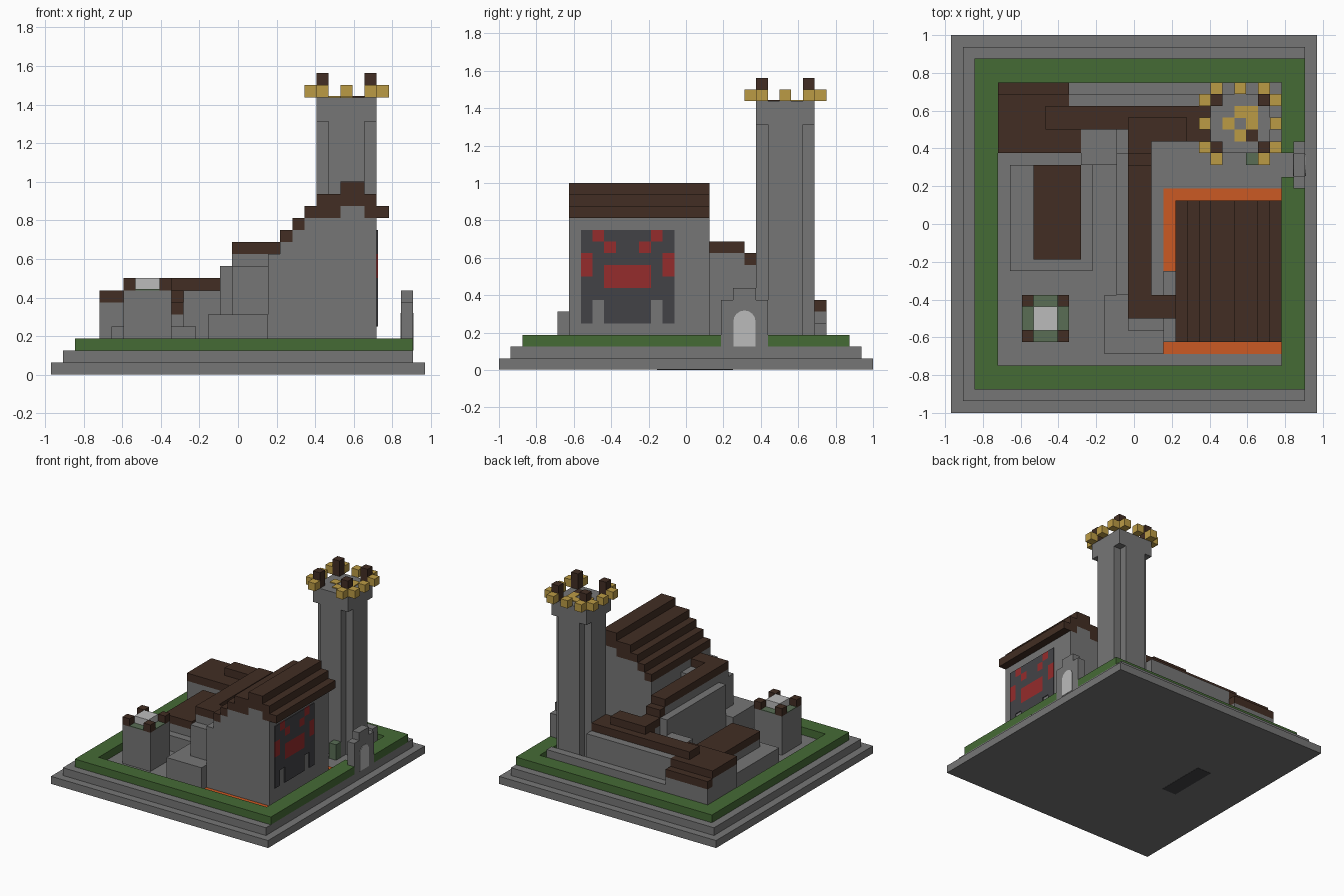
import bpy, bmesh, math
from mathutils import Matrix, Vector

if "Cube" in bpy.data.objects:
    bpy.data.objects.remove(bpy.data.objects["Cube"])

UNIT = 1 / 16                              # edge length of one building block
ORIGIN = Vector((-15.5, -16, 0)) * UNIT


def material(name, r, g, b):
    m = bpy.data.materials.new(name)
    m.use_nodes = True
    m.diffuse_color = (r, g, b, 1)
    m.node_tree.nodes["Principled BSDF"].inputs["Base Color"].default_value = (r, g, b, 1)
    return m


STONE = material("stone grey", .18, .18, .18)
BROWN = material("dark brown roof", .054, .027, .017)
GRASS = material("grass green", .06, .145, .036)
GOLD = material("gold", .5, .33, .06)
ORANGE = material("orange floor", .6, .1, .017)
RED = material("mural red", .3, .025, .025)
DARK = material("mural charcoal", .055, .055, .062)
PALE = material("pale grey", .5, .5, .5)
GLASS = material("green glass", .1, .155, .09)


def finish(name, bm, mat):
    mesh = bpy.data.meshes.new(name)
    bm.to_mesh(mesh)
    bm.free()
    mesh.materials.append(mat)
    ob = bpy.data.objects.new(name, mesh)
    bpy.context.collection.objects.link(ob)
    return ob


def blocks(name, mat, *spans):
    """Join boxes given in block units as x range, y range, z range."""
    bm = bmesh.new()
    for x0, x1, y0, y1, z0, z1 in spans:
        low, high = Vector((x0, y0, z0)), Vector((x1, y1, z1))
        place = Matrix.Translation(ORIGIN + (low + high) * UNIT / 2)
        size = Matrix.Diagonal((high - low) * UNIT).to_4x4()
        bmesh.ops.create_cube(bm, size=1, matrix=place @ size)
    return finish(name, bm, mat)


def cells(rows, key):
    """Column and row (counted upward) of every matching character."""
    return [(c, r) for r, row in enumerate(reversed(rows))
            for c, ch in enumerate(row) if ch == key]


# Stepped plinth with a grass border
blocks("plinth_steps", STONE, (0, 31, 0, 32, .03, 1), (1, 30, 1, 31, 1, 2))
blocks("underside_hatch", DARK, (7, 9, 13.5, 20, 0, .1))
blocks("grass_border", GRASS,
       (2, 4, 2, 30, 2, 3), (4, 28, 2, 4, 2, 3), (4, 28, 28, 30, 2, 3),
       (28, 30, 2, 19, 2, 3), (28, 30, 23, 30, 2, 3),
       (28, 29, 19, 20, 2, 3), (28, 29, 22, 23, 2, 3))
blocks("hall_floor", ORANGE, (18, 28, 5, 19, 2, 2.1))

# Gate with an arched door
blocks("gate", STONE, (29, 30, 19, 23, 2, 6), (29, 30, 20, 22, 6, 7))


def arched_door(name, x0, x1, y, z0, z1, radius):
    bm = bmesh.new()
    points = [(y - radius, z0), (y + radius, z0)]
    for i in range(9):
        a = math.pi * i / 8
        points.append((y + radius * math.cos(a), z1 - radius * (1 - math.sin(a))))
    face = bm.faces.new([bm.verts.new(ORIGIN + Vector((x0, py, pz)) * UNIT)
                         for py, pz in points])
    out = bmesh.ops.extrude_face_region(bm, geom=[face])["geom"]
    moved = [v for v in out if isinstance(v, bmesh.types.BMVert)]
    bmesh.ops.translate(bm, verts=moved, vec=((x1 - x0) * UNIT, 0, 0))
    bmesh.ops.recalc_face_normals(bm, faces=bm.faces)
    finish(name, bm, PALE)


arched_door("gate_door", 28.95, 30.05, 21, 2, 5.1, .95)

# Great hall with a stepped roof
blocks("hall_walls", STONE,
       (18, 19, 6, 12, 2, 10), (19, 20, 6, 18, 2, 11), (20, 21, 6, 18, 2, 12),
       (21, 27, 6, 18, 2, 13), (24, 26, 6, 18, 13, 14))
blocks("hall_roof", BROWN,
       (19, 20, 6, 18, 11, 12), (20, 21, 6, 18, 12, 13), (21, 24, 6, 18, 13, 14),
       (26, 28, 6, 18, 13, 14), (22, 27, 6, 18, 14, 15), (24, 26, 6, 18, 15, 16))

# Painted face on the hall's side wall
MURAL = ["DRDDDDRD",
         "DDRDDRDD",
         "RDDDDDDR",
         "RDRRRRDR",
         "DDRRRRDD",
         "DDDDDDDD",
         "D DDDD D",
         "D DDDD D"]
for label, key, mat in (("mural_face", "D", DARK), ("mural_markings", "R", RED)):
    blocks(label, mat, *[(27, 27.1, 7 + c, 8 + c, 4 + r, 5 + r)
                         for c, r in cells(MURAL, key)])

# Raised wall walk running from the hall to the back wall
blocks("walk_walls", STONE,
       (13, 18, 5, 10, 2, 5), (14, 15, 10, 22, 2, 9), (15, 18, 7, 8, 2, 9),
       (15, 18, 8, 10, 2, 10), (15, 17, 10, 21, 2, 10), (15, 17, 21, 22, 2, 9),
       (15, 17, 22, 23, 2, 8), (11, 14, 21, 24, 2, 7))
blocks("walk_roof", BROWN,
       (15, 17, 8, 21, 10, 11), (17, 19, 8, 10, 10, 11),
       (15, 17, 21, 22, 9, 10), (15, 17, 22, 23, 8, 9))

# Back wall and corner house
blocks("back_wall", STONE, (10, 22, 24, 27, 2, 7), (15, 22, 23, 24, 2, 7),
       (10, 27, 27, 28, 2, 4))
blocks("back_wall_roof", BROWN, (8, 22, 24, 26, 7, 8), (15, 22, 23, 24, 7, 8),
       (15, 20, 23, 25, 8, 9))
blocks("corner_house", STONE, (4, 10, 22, 27, 2, 6), (4, 10, 27, 28, 2, 5))
blocks("corner_house_roof", BROWN, (4, 10, 22, 27, 6, 7), (4, 10, 27, 28, 5, 6),
       (10, 11, 22, 24, 6, 7))

# Low side house
blocks("side_house", STONE, (5, 12, 12, 21, 2, 4), (7, 11, 13, 21, 4, 5))
blocks("side_house_roof", BROWN, (7, 11, 13, 21, 5, 6))

# Small turret with corner merlons and a lantern
blocks("turret", STONE, (6, 10, 6, 10, 2, 7))
blocks("turret_merlons", BROWN,
       *[(x, x + 1, y, y + 1, 7, 8) for x in (6, 9) for y in (6, 9)])
blocks("turret_lantern", PALE, (7, 9, 7, 9, 7, 8))
blocks("turret_glass", GLASS, (6, 10, 7, 9, 7, 7.1), (7, 9, 6, 10, 7, 7.1))

# Tall tower with notched corners and a square head
blocks("tower_shaft", STONE, (23, 26, 22, 27, 2, 21), (22, 27, 23, 26, 2, 21))
blocks("tower_head", STONE, (22, 27, 22, 27, 21, 23))
blocks("tower_base_lamp", GLASS, (25, 26, 21, 22, 2, 4))

# Crown: G gold merlon, B tall brown merlon, g and b inlays in the deck
CROWN = [" G G G ",
         "GB   BG",
         "   gg  ",
         "G g g G",
         "   gb  ",
         "GB   BG",
         " G   G "]
for label, key, mat, low, high in (("crown_gold_merlons", "G", GOLD, 23, 24),
                                   ("crown_brown_merlons", "B", BROWN, 23, 25),
                                   ("crown_gold_inlay", "g", GOLD, 23, 23.1),
                                   ("crown_brown_inlay", "b", BROWN, 23, 23.1)):
    blocks(label, mat, *[(21 + c, 22 + c, 21 + r, 22 + r, low, high)
                         for c, r in cells(CROWN, key)])
